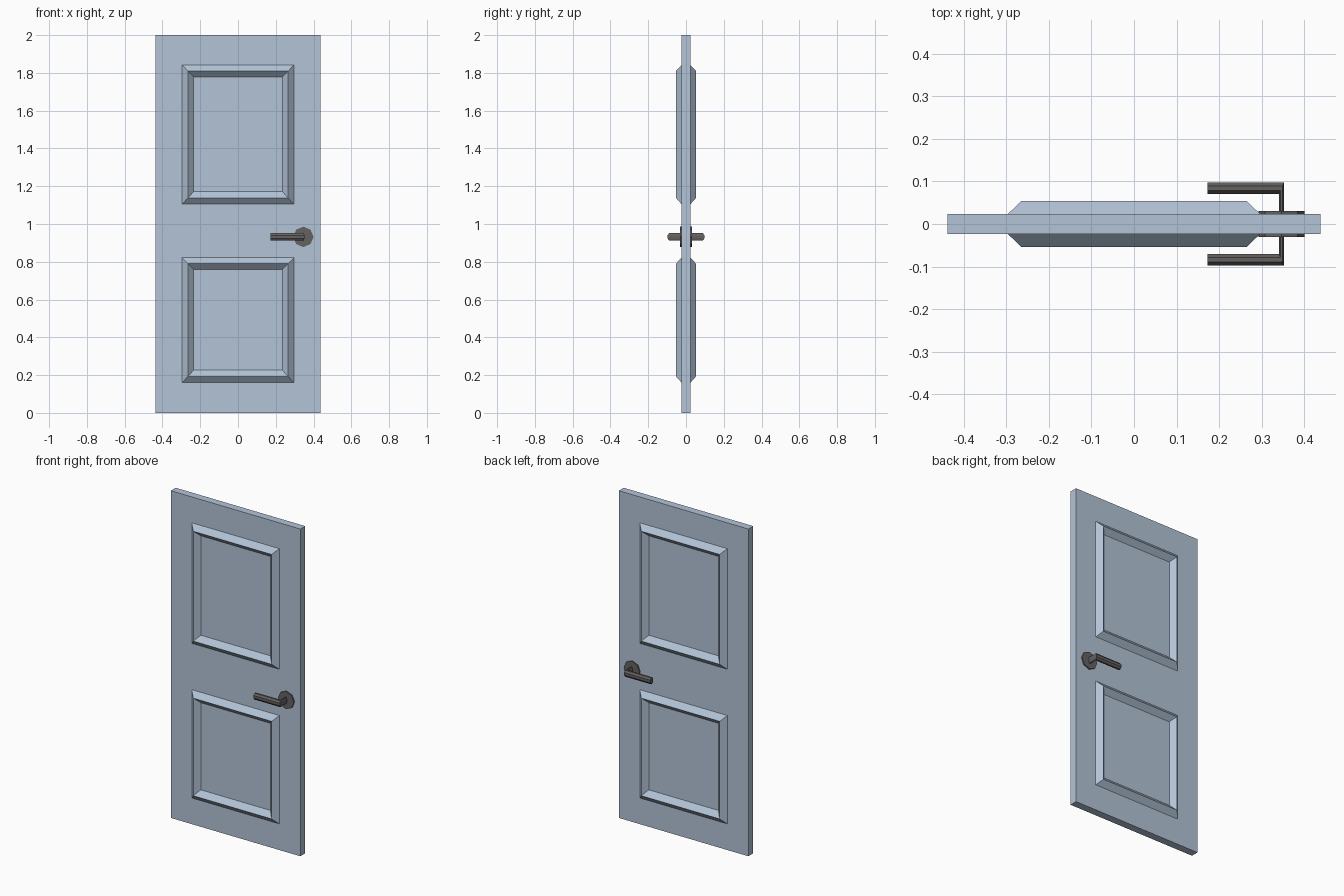
import bpy, bmesh, math

if "Cube" in bpy.data.objects:
    bpy.data.objects.remove(bpy.data.objects["Cube"])

HALF_T = 0.0235  # half the slab thickness


def material(name, rgb):
    m = bpy.data.materials.new(name)
    m.diffuse_color = (*rgb, 1)
    m.use_nodes = True
    m.node_tree.nodes["Principled BSDF"].inputs["Base Color"].default_value = m.diffuse_color
    return m


PAINT = material("painted_blue_grey", (0.45, 0.55, 0.68))
METAL = material("dark_metal", (0.13, 0.12, 0.12))


def finish(name, bm, mat, mirror=True):
    bmesh.ops.recalc_face_normals(bm, faces=bm.faces)
    me = bpy.data.meshes.new(name)
    bm.to_mesh(me)
    bm.free()
    me.materials.append(mat)
    ob = bpy.data.objects.new(name, me)
    bpy.context.collection.objects.link(ob)
    if mirror:  # same part on the other side of the door
        mod = ob.modifiers.new("both_sides", 'MIRROR')
        mod.use_axis = (False, True, False)
        mod.use_mirror_merge = False
    return ob


def loft(name, rings, mat, closed=False):
    """Skin a list of rings; closed joins last ring to first, otherwise cap."""
    bm = bmesh.new()
    vs = [[bm.verts.new(p) for p in r] for r in rings]
    n = len(rings[0])
    pairs = list(zip(vs, vs[1:])) + ([(vs[-1], vs[0])] if closed else [])
    for a, b in pairs:
        for i in range(n):
            j = (i + 1) % n
            bm.faces.new((a[i], a[j], b[j], b[i]))
    if not closed:
        bm.faces.new(vs[0])
        bm.faces.new(vs[-1])
    return finish(name, bm, mat)


# Door slab
bm = bmesh.new()
bmesh.ops.create_cube(bm, size=1)
for v in bm.verts:
    v.co = (v.co.x * 0.876, v.co.y * 2 * HALF_T, (v.co.z + 0.5) * 2)
finish("door_slab", bm, PAINT, mirror=False)


# Raised panel mouldings: triangular profile swept round a rectangle
def moulding(name, z0, z1, half_w=0.296):
    rings = []
    for inset, y in ((0, HALF_T), (0.031, 0.0535), (0.061, HALF_T)):
        w, lo, hi = half_w - inset, z0 + inset * 1.08, z1 - inset * 1.04
        rings.append([(-w, -y, lo), (w, -y, lo), (w, -y, hi), (-w, -y, hi)])
    return loft(name, rings, PAINT, closed=True)


moulding("upper_panel_moulding", 1.105, 1.842)
moulding("lower_panel_moulding", 0.160, 0.822)

# Handle rose: octagonal disc
HX, HZ = 0.346, 0.932
rose = [[(HX + 0.054 * math.cos(k * math.pi / 4), -y,
          HZ + 0.054 * math.sin(k * math.pi / 4)) for k in range(8)]
        for y in (HALF_T - 0.005, 0.031)]
loft("handle_rose", rose, METAL)

# Lever: octagonal section swept out of the rose and round one corner
section = []
for k in range(8):
    a = math.pi / 8 + k * math.pi / 4
    s = 1 / math.cos(math.pi / 8)
    section.append((0.5 + 0.5 * s * math.cos(a), 0.0195 * s * math.sin(a)))

lever = [
    [(0.340 + 0.012 * u, -0.025, HZ + z) for u, z in section],
    [(0.340 + 0.012 * u, -(0.070 + 0.0275 * u), HZ + z) for u, z in section],
    [(0.173, -(0.070 + 0.0275 * u), HZ + z) for u, z in section],
]
loft("handle_lever", lever, METAL)
